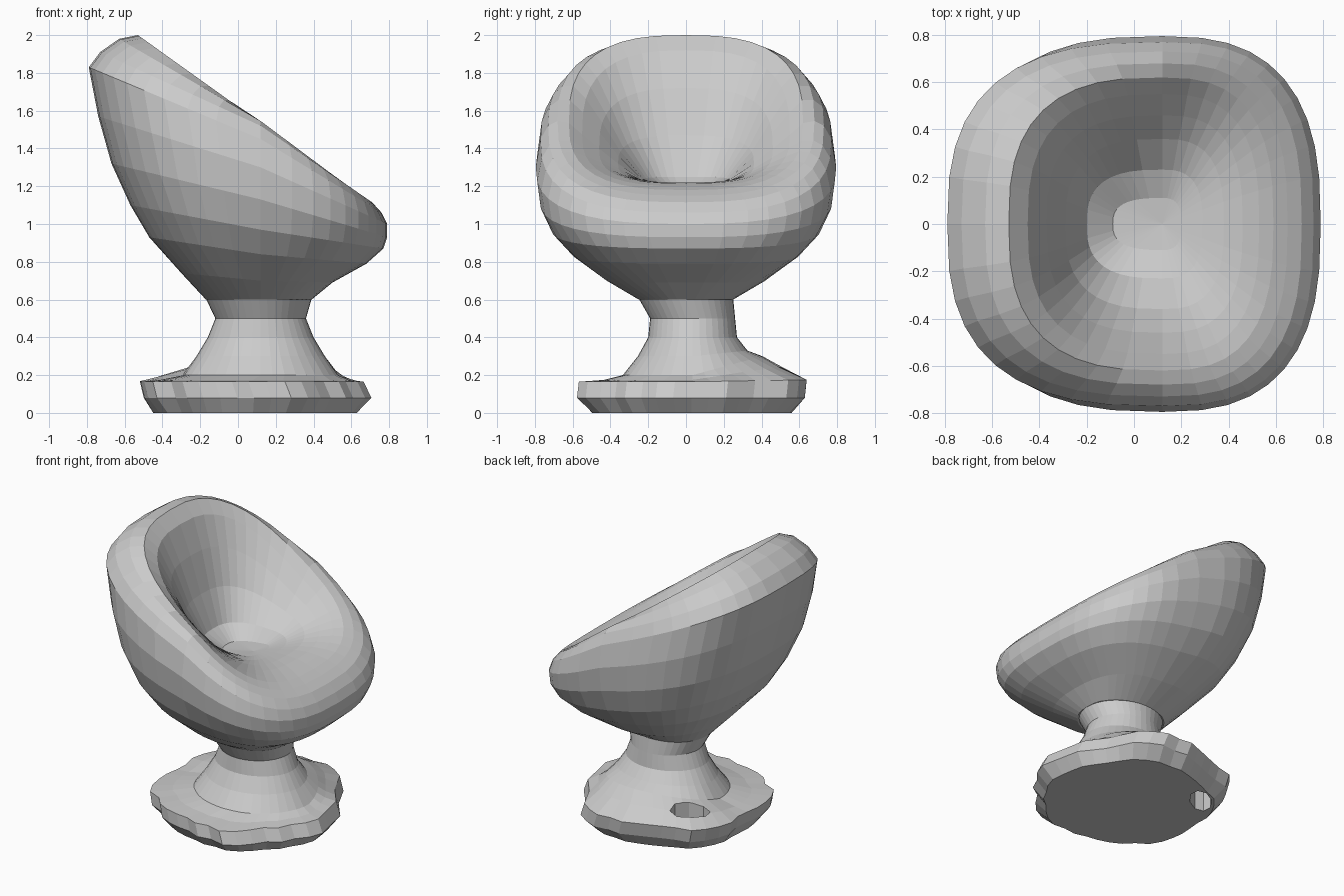
import bpy, math, random

if "Cube" in bpy.data.objects:
    bpy.data.objects.remove(bpy.data.objects["Cube"])

random.seed(4)
SEGS = 40


def spow(v, p):
    return math.copysign(abs(v) ** p, v)


def loft(name, rings, first_cap, last_cap):
    """Skin a stack of equal-sized rings and close both ends with fans."""
    n = len(rings[0])
    verts = [p for r in rings for p in r]
    faces = []
    for k in range(len(rings) - 1):
        for i in range(n):
            j = (i + 1) % n
            faces.append((k * n + i, k * n + j, (k + 1) * n + j, (k + 1) * n + i))
    a, b, top = len(verts), len(verts) + 1, (len(rings) - 1) * n
    verts += [first_cap, last_cap]
    for i in range(n):
        j = (i + 1) % n
        faces.append((a, j, i))
        faces.append((b, top + i, top + j))
    mesh = bpy.data.meshes.new(name)
    mesh.from_pydata(verts, [], faces)
    mesh.update()
    ob = bpy.data.objects.new(name, mesh)
    bpy.context.collection.objects.link(ob)
    return ob


# Bucket seat: back, side and front profiles, running from the neck up the
# outside, over the rim and down into the seat; plus corner squareness
CX = 0.12
back = [(-.17, .6), (-.30, .74), (-.47, .93), (-.57, 1.1), (-.67, 1.32),
        (-.74, 1.57), (-.79, 1.83), (-.73, 1.91), (-.63, 1.98), (-.53, 2.0),
        (-.45, 1.92), (-.37, 1.72), (-.29, 1.47), (-.20, 1.25), (-.09, 1.17)]
side = [(.25, .6), (.42, .70), (.60, .84), (.71, .97), (.775, 1.13),
        (.795, 1.3), (.77, 1.45), (.73, 1.52), (.68, 1.545), (.62, 1.535),
        (.55, 1.475), (.46, 1.40), (.36, 1.32), (.23, 1.235), (.11, 1.19)]
front = [(.39, .6), (.50, .69), (.68, .79), (.77, .87), (.79, .93),
         (.79, 1.0), (.76, 1.06), (.71, 1.115), (.65, 1.15), (.59, 1.18),
         (.53, 1.20), (.46, 1.215), (.38, 1.22), (.29, 1.215), (.20, 1.20)]
square = [.9, .8] + [.75] * 4 + [.73] * 5 + [.72] * 4

seat_rings = []
for (bx, bz), (sy, sz), (fx, fz), p in zip(back, side, front, square):
    ring = []
    for i in range(SEGS):
        t = 2 * math.pi * i / SEGS
        c, s = spow(math.cos(t), p), spow(math.sin(t), p)
        ex, ez = (fx - CX, fz) if c > 0 else (CX - bx, bz)
        w = abs(c)
        ring.append((CX + ex * c, sy * s, ez * w + sz * (1 - w)))
    seat_rings.append(ring)
loft("seat_shell", seat_rings, (CX, 0, .6), (CX, 0, 1.18))

# Pedestal: flared neck on a rough-edged foot; (centre x, centre y, radius x,
# radius y, height, edge roughness, rise on the far side)
base_profile = [(.08, .03, .54, .53, 0, .6, 0), (.085, .03, .60, .60, .08, 1, 0),
                (.055, .04, .59, .60, .165, 1, .01),
                (.08, .035, .50, .47, .175, .5, .07),
                (.12, .035, .41, .37, .20, .1, .10),
                (.12, .035, .34, .29, .30, 0, .03),
                (.12, .035, .28, .235, .40, 0, 0),
                (.12, .035, .24, .225, .50, 0, 0),
                (.11, 0, .28, .25, .605, 0, 0)]
rough = [random.uniform(-.05, .04) + .03 * math.cos(5 * 2 * math.pi * i / SEGS)
         for i in range(SEGS)]
base_rings = []
for cx, cy, rx, ry, z, amount, rise in base_profile:
    ring = []
    for i in range(SEGS):
        t = 2 * math.pi * i / SEGS
        k = 1 + amount * rough[i]
        ring.append((cx + rx * k * math.cos(t), cy + ry * k * math.sin(t),
                     z + rise * max(0, math.sin(t))))
    base_rings.append(ring)
base = loft("pedestal_base", base_rings, (.1, .035, 0), (.11, 0, .605))

# Opening through the foot at the back corner
bpy.ops.mesh.primitive_cylinder_add(vertices=8, radius=1, depth=1,
                                    location=(-.27, .34, .1),
                                    rotation=(0, 0, math.radians(42)))
cutter = bpy.context.object
cutter.name = "foot_hole_cutter"
cutter.scale = (.13, .07, 1)
cutter.hide_render = True
cutter.hide_set(True)
cut = base.modifiers.new("foot_hole", 'BOOLEAN')
cut.operation = 'DIFFERENCE'
cut.solver = 'EXACT'
cut.object = cutter
